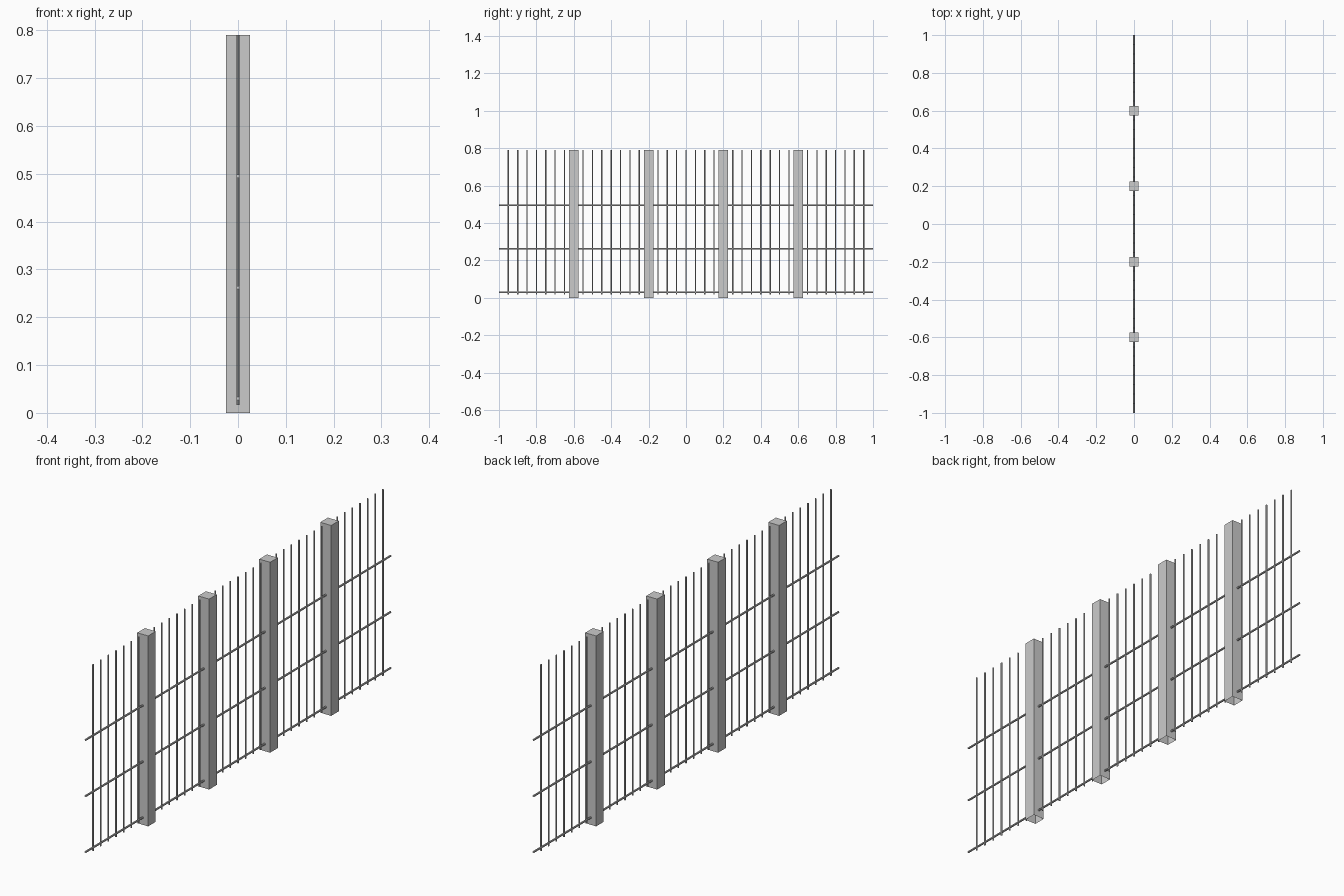
import bpy, bmesh, math
from mathutils import Matrix, Vector

if "Cube" in bpy.data.objects:
    bpy.data.objects.remove(bpy.data.objects["Cube"])

H = 0.79


def finish(bm, name):
    mesh = bpy.data.meshes.new(name)
    bm.to_mesh(mesh)
    bm.free()
    obj = bpy.data.objects.new(name, mesh)
    bpy.context.collection.objects.link(obj)
    return obj


def rod(name, centre, length, radius, along_y=False):
    bm = bmesh.new()
    rot = Matrix.Rotation(math.pi / 2, 4, 'X') if along_y else Matrix.Identity(4)
    bmesh.ops.create_cone(bm, cap_ends=True, segments=8, radius1=radius, radius2=radius,
                          depth=length, matrix=Matrix.Translation(centre) @ rot)
    return finish(bm, name)


def post(name, y):
    bm = bmesh.new()
    m = Matrix.Translation((0, y, H / 2)) @ Matrix.Diagonal((0.05, 0.05, H, 1))
    bmesh.ops.create_cube(bm, size=1, matrix=m)
    # hollow underside
    bm.normal_update()
    bottom = [f for f in bm.faces if f.normal.z < -0.9]
    bmesh.ops.delete(bm, geom=bottom, context='FACES_ONLY')
    return finish(bm, name)


# Square posts
post_ys = [-0.6, -0.2, 0.2, 0.6]
for i, y in enumerate(post_ys):
    post(f"post_{i + 1}", y)

# Long horizontal rails
for i, z in enumerate((0.03, 0.262, 0.495)):
    rod(f"rail_{i + 1}", Vector((0, 0, z)), 2.0, 0.004, along_y=True)

# Thin vertical bars, skipping those buried in the posts
for i in range(39):
    y = -0.95 + 0.05 * i
    if y > 0.951 or any(abs(y - p) < 0.02 for p in post_ys):
        continue
    rod(f"bar_{i + 1}", Vector((0, y, (0.017 + H) / 2)), H - 0.017, 0.0032)
